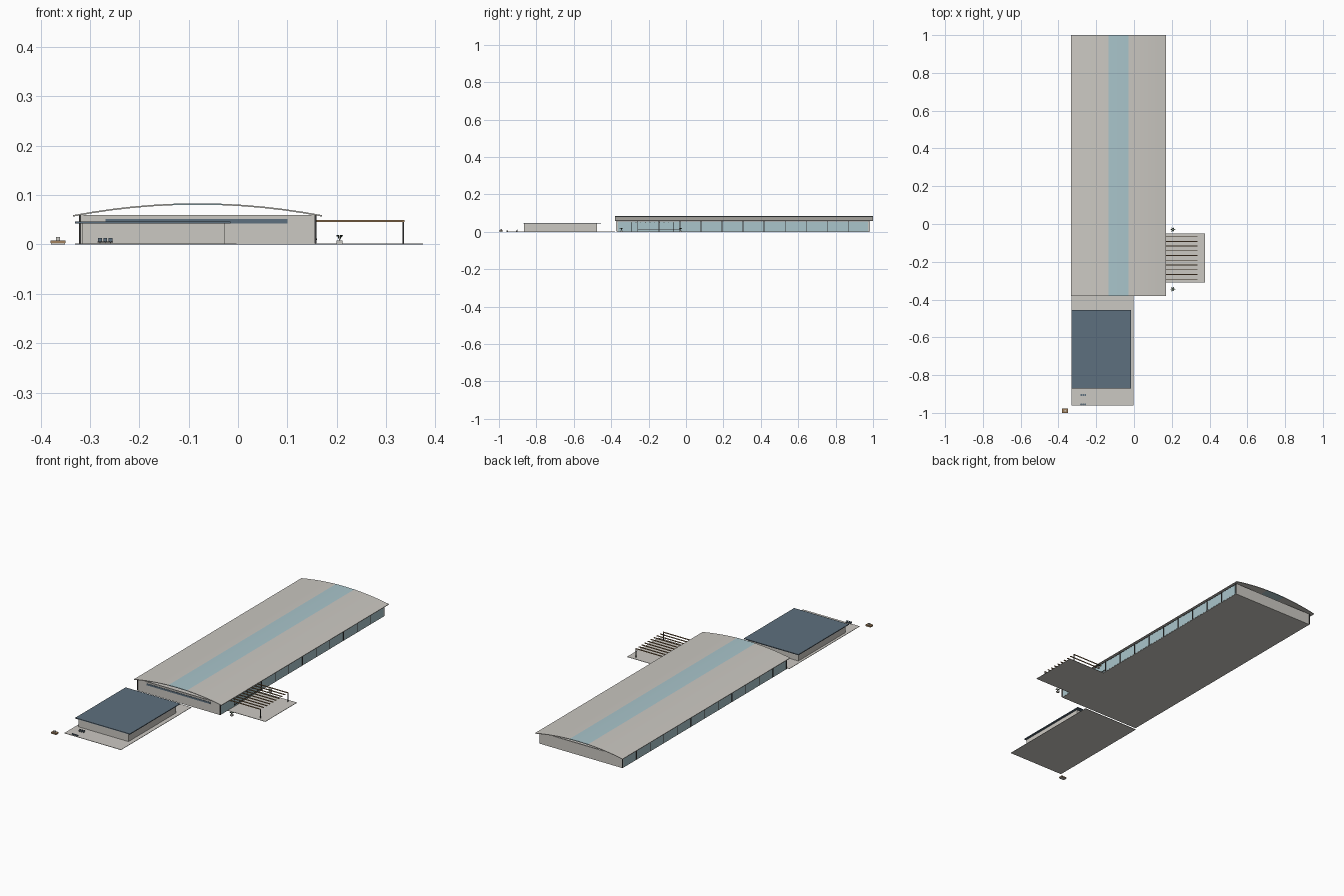
import bpy
import bmesh
import math

cube = bpy.data.objects.get("Cube")
if cube:
    bpy.data.objects.remove(cube, do_unlink=True)


def material(name, r, g, b):
    m = bpy.data.materials.new(name)
    m.use_nodes = True
    m.diffuse_color = (r, g, b, 1)
    m.node_tree.nodes["Principled BSDF"].inputs["Base Color"].default_value = (r, g, b, 1)
    return m


CONCRETE = material("pale concrete", 0.60, 0.58, 0.54)
GLASS = material("pale blue glass", 0.40, 0.56, 0.60)
SLATE = material("slate blue", 0.11, 0.16, 0.21)
METAL = material("dark metal", 0.04, 0.04, 0.04)
WOOD = material("warm wood", 0.36, 0.22, 0.11)
LEAF = material("dark leaf", 0.06, 0.10, 0.06)


def finish(name, bm, *mats):
    bmesh.ops.recalc_face_normals(bm, faces=bm.faces)
    mesh = bpy.data.meshes.new(name)
    bm.to_mesh(mesh)
    bm.free()
    for m in mats:
        mesh.materials.append(m)
    ob = bpy.data.objects.new(name, mesh)
    bpy.context.collection.objects.link(ob)
    return ob


def add_box(bm, x, y, z):
    """Add a box from (min, max) pairs."""
    verts = bmesh.ops.create_cube(bm, size=1)["verts"]
    for v in verts:
        v.co = [p[0] if c < 0 else p[1] for c, p in zip(v.co, (x, y, z))]


def boxes(name, mat, *specs):
    bm = bmesh.new()
    for s in specs:
        add_box(bm, *s)
    return finish(name, bm, mat)


def around(c, half):
    return (c - half, c + half)


# Hall extents
LEFT, RIGHT, FRONT, BACK = -0.32, 0.157, -0.37, 0.98
WALL_TOP = 0.06

# Ground slabs
boxes("hall_floor", CONCRETE, ((LEFT, RIGHT), (FRONT, BACK), (0, 0.002)))
boxes("annex_slab", CONCRETE, ((-0.33, -0.003), (-0.96, -0.38), (0, 0.002)))
boxes("terrace_slab", CONCRETE, ((RIGHT, 0.375), (-0.31, -0.05), (0, 0.002)))

# Hall end walls, open above to the roof
boxes("hall_end_walls", CONCRETE,
      ((LEFT, RIGHT), (FRONT, FRONT + 0.006), (0, WALL_TOP)),
      ((LEFT, RIGHT), (BACK - 0.006, BACK), (0, WALL_TOP)))
boxes("front_strip_window", SLATE,
      ((-0.268, 0.10), (FRONT - 0.002, FRONT), (0.043, 0.052)))

# Glazed long sides with evenly spaced mullions
BAYS = 12
for side, x in (("left", RIGHT), ("right", LEFT)):
    boxes(side + "_glazing", GLASS, (around(x, 0.001), (FRONT + 0.006, BACK - 0.006), (0.002, 0.055)))
    bm = bmesh.new()
    for i in range(BAYS + 1):
        y = FRONT + (BACK - FRONT) * i / BAYS
        add_box(bm, around(x, 0.002), around(y, 0.002), (0.002, WALL_TOP))
    add_box(bm, around(x, 0.002), (FRONT, BACK), (0.054, 0.056))
    finish(side + "_mullions", bm, METAL)
boxes("door_rail", METAL, (around(RIGHT, 0.003), (-0.257, -0.03), (0.009, 0.012)))

# Curved hall roof with a skylight strip along the crown
CENTRE, HALF, LIGHT = -0.082, 0.2525, 0.21
side_steps = [LIGHT + (1 - LIGHT) * i / 5 for i in range(6)]
steps = [-u for u in reversed(side_steps)] + [0] + side_steps
bm = bmesh.new()
rows = []
for u in steps:
    x, z = CENTRE + HALF * u, 0.0595 + 0.024 * (1 - u * u)
    rows.append([bm.verts.new((x, y, h)) for y, h in
                 ((-0.38, z), (1.0, z), (1.0, z - 0.003), (-0.38, z - 0.003))])
for u, v, a, b in zip(steps, steps[1:], rows, rows[1:]):
    for i in range(4):
        j = (i + 1) % 4
        f = bm.faces.new((a[i], a[j], b[j], b[i]))
        f.material_index = 1 if abs(u + v) / 2 < LIGHT else 0
bm.faces.new(rows[0])
bm.faces.new(rows[-1])
roof = finish("hall_roof", bm, CONCRETE, GLASS)
bpy.context.view_layer.objects.active = roof
roof.select_set(True)
bpy.ops.object.shade_smooth_by_angle(angle=math.radians(30))
roof.select_set(False)

# Annex with a flat overhanging roof
boxes("annex_walls", CONCRETE, ((-0.316, -0.026), (-0.865, -0.475), (0.002, 0.043)))
boxes("annex_roof", SLATE, ((-0.33, -0.015), (-0.87, -0.455), (0.043, 0.047)))

# Pergola of slats on slim end posts
SLATS = 10
ys = [-0.292 + 0.225 * i / (SLATS - 1) for i in range(SLATS)]
boxes("pergola_slats", WOOD,
      *[((RIGHT, 0.337), around(y, 0.002), (0.046, 0.05)) for y in ys])
boxes("pergola_posts", METAL,
      *[(around(0.335, 0.0015), around(y, 0.0015), (0.002, 0.046)) for y in (ys[0], ys[-1])])

# Potted plants either side of the terrace
for name, y in (("front", -0.345), ("back", -0.03)):
    boxes(name + "_planter", CONCRETE, (around(0.206, 0.006), around(y, 0.006), (0, 0.008)))
    bm = bmesh.new()
    for i in range(6):
        a = math.tau * i / 6
        c, s = math.cos(a), math.sin(a)
        pts = ((0, 0, 0.008), (0.007, 0.003, 0.019), (0.014, 0, 0.016), (0.007, -0.003, 0.019))
        bm.faces.new([bm.verts.new((0.206 + r * c - w * s, y + r * s + w * c, z))
                      for r, w, z in pts])
    finish(name + "_plant", bm, LEAF)

# Small seats on the annex forecourt
for name, y, turn in (("front", -0.955, -1), ("rear", -0.905, 1)):
    seats, legs = bmesh.new(), bmesh.new()
    for x in (-0.28, -0.269, -0.258):
        add_box(seats, around(x, 0.004), around(y, 0.005), (0.006, 0.0075))
        add_box(seats, around(x, 0.004), around(y + turn * 0.005, 0.001), (0.006, 0.013))
        add_box(legs, around(x, 0.001), around(y, 0.004), (0.002, 0.006))
    add_box(legs, (-0.285, -0.253), around(y, 0.001), (0.004, 0.006))
    finish(name + "_seats", seats, SLATE)
    finish(name + "_seat_frame", legs, METAL)

# Detached bench with a small box on top
boxes("bench", WOOD, (around(-0.365, 0.015), (-1.0, -0.978), (0.003, 0.008)))
boxes("bench_base", CONCRETE, (around(-0.365, 0.014), (-0.998, -0.98), (0, 0.003)))
boxes("bench_box", CONCRETE, (around(-0.365, 0.004), around(-0.989, 0.004), (0.008, 0.015)))
